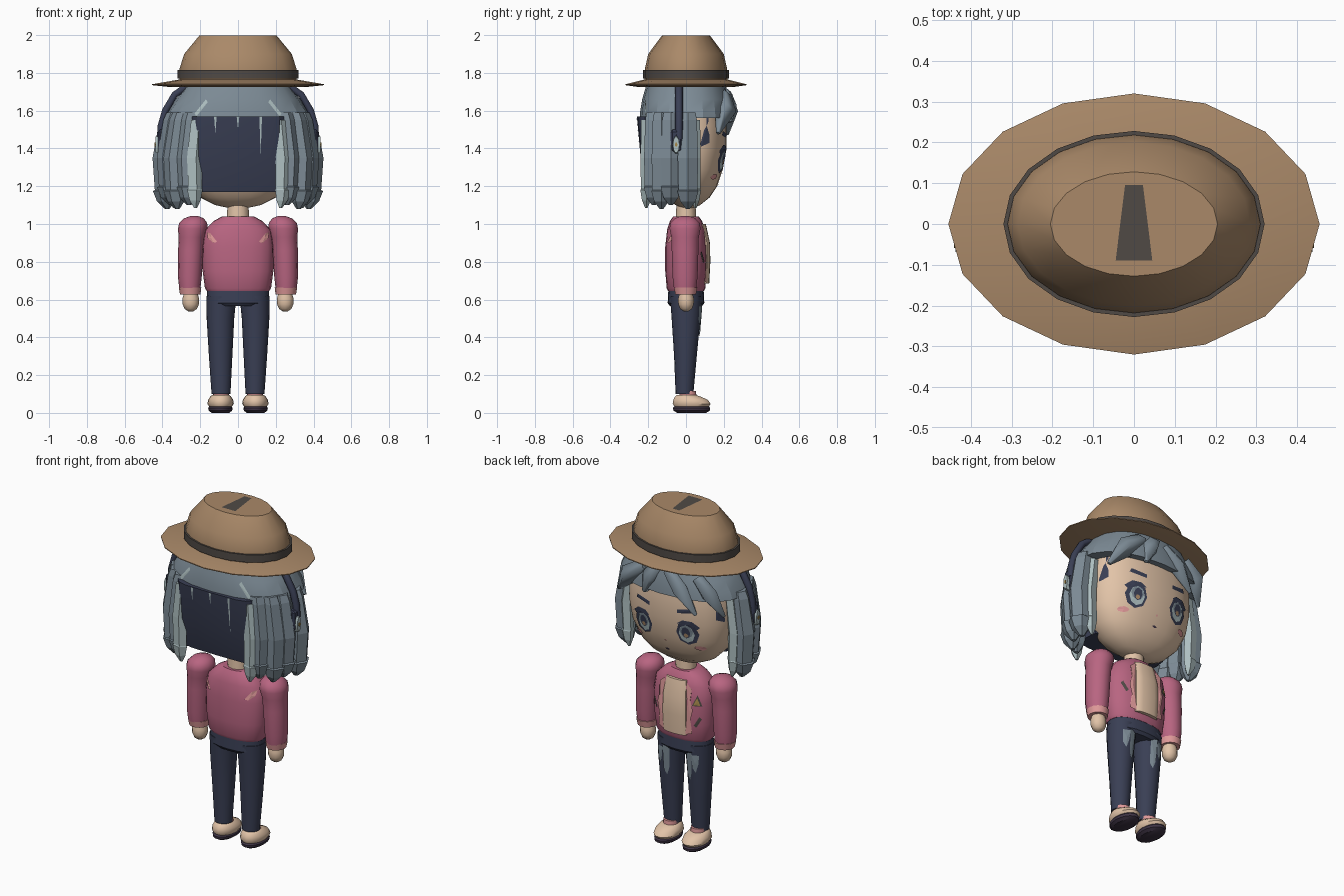
import bpy, bmesh
from math import sin, cos, pi, radians
from mathutils import Vector
from mathutils.bvhtree import BVHTree

cube = bpy.data.objects.get("Cube")
if cube:
    bpy.data.objects.remove(cube)


def material(name, r, g, b):
    m = bpy.data.materials.new(name)
    m.use_nodes = True
    m.diffuse_color = (r, g, b, 1)
    m.node_tree.nodes["Principled BSDF"].inputs["Base Color"].default_value = (r, g, b, 1)
    return m


SKIN = material("skin", .76, .55, .39)
PINK = material("jacket pink", .48, .13, .22)
PALE_PINK = material("pale pink", .74, .32, .32)
NAVY = material("navy", .042, .05, .09)
HAIR = material("grey blue", .205, .26, .305)
LIGHT = material("light grey green", .42, .52, .53)
TAN = material("hat tan", .4, .25, .14)
BAND = material("dark brown grey", .08, .068, .06)
GOLD = material("gold", .38, .25, .07)
SOLE = material("dark plum", .05, .035, .06)

trees = {}


def finish(name, bm, mat, angle=35):
    mesh = bpy.data.meshes.new(name)
    bm.to_mesh(mesh)
    bm.free()
    mesh.materials.append(mat)
    ob = bpy.data.objects.new(name, mesh)
    bpy.context.collection.objects.link(ob)
    if angle:
        bpy.ops.object.select_all(action='DESELECT')
        bpy.context.view_layer.objects.active = ob
        ob.select_set(True)
        bpy.ops.object.shade_smooth_by_angle(angle=radians(angle))
    return ob


def loft(name, rings, mat, n=20, power=1, angle=35):
    """Closed skin through elliptical rings (z, cx, cy, rx, ry)."""
    bm = bmesh.new()

    def bend(v):
        return abs(v) ** power * (1 if v > 0 else -1)
    loops = [[bm.verts.new((cx + rx * bend(cos(2 * pi * i / n)),
                            cy + ry * bend(sin(2 * pi * i / n)), z)) for i in range(n)]
             for z, cx, cy, rx, ry in rings]
    for a, b in zip(loops, loops[1:]):
        for i in range(n):
            j = (i + 1) % n
            bm.faces.new((a[i], a[j], b[j], b[i]))
    bm.faces.new(loops[0])
    bm.faces.new(loops[-1])
    bmesh.ops.recalc_face_normals(bm, faces=bm.faces)
    trees[name] = BVHTree.FromBMesh(bm)
    return finish(name, bm, mat, angle)


def decal(name, target, outline, mat, side=1, lift=.005):
    """Thin painted plate laid on the front (+y) or back of a part."""
    bm = bmesh.new()

    def place(x, z):
        hit = trees[target].ray_cast(Vector((x, 2 * side, z)), Vector((0, -side, 0)))[0]
        return bm.verts.new((x, (hit.y if hit else 0) + side * lift, z))
    k = len(outline)
    centre = place(sum(p[0] for p in outline) / k, sum(p[1] for p in outline) / k)
    rim = [place(*p) for p in outline]
    for i in range(k):
        f = bm.faces.new((centre, rim[i], rim[(i + 1) % k]))
        f.normal_update()
        if f.normal.y * side < 0:
            f.normal_flip()
    finish(name, bm, mat, 0)


def oval(x, z, rx, rz, n=12):
    return [(x + rx * cos(2 * pi * i / n), z + rz * sin(2 * pi * i / n)) for i in range(n)]


def tube(name, points, radii, mat, resolution=0):
    curve = bpy.data.curves.new(name, 'CURVE')
    curve.dimensions = '3D'
    curve.bevel_depth = 1
    curve.bevel_resolution = resolution
    curve.use_fill_caps = True
    spline = curve.splines.new('POLY')
    spline.points.add(len(points) - 1)
    for p, co, r in zip(spline.points, points, radii):
        p.co = (*co, 1)
        p.radius = r
    curve.materials.append(mat)
    ob = bpy.data.objects.new(name, curve)
    bpy.context.collection.objects.link(ob)
    bpy.ops.object.select_all(action='DESELECT')
    bpy.context.view_layer.objects.active = ob
    ob.select_set(True)
    bpy.ops.object.convert(target='MESH')


def box(name, centre, size, mat, bevel):
    bm = bmesh.new()
    bmesh.ops.create_cube(bm, size=1)
    for v in bm.verts:
        v.co = [c + s * q for c, s, q in zip(centre, size, v.co)]
    bmesh.ops.bevel(bm, geom=bm.edges[:], offset=bevel, segments=1, affect='EDGES')
    finish(name, bm, mat, 0)


# Hat
loft("hat_brim", [(1.725, 0, 0, .36, .25), (1.735, 0, 0, .455, .32), (1.74, 0, 0, .455, .32),
                  (1.765, 0, 0, .31, .22)], TAN, 16)
loft("hat_crown", [(1.75, 0, 0, .31, .22), (1.82, 0, 0, .31, .218), (1.9, 0, 0, .285, .2),
                   (1.997, 0, 0, .205, .128)], TAN)
loft("hat_band", [(1.77, 0, 0, .32, .228), (1.815, 0, 0, .32, .228)], BAND)
bm = bmesh.new()
bm.faces.new([bm.verts.new((x, y, 2)) for x, y in
              ((-.045, -.09), (.045, -.09), (.022, .095), (-.022, .095))])
finish("hat_top_mark", bm, BAND, 0)

# Head and neck
loft("head", [(1.085, 0, .01, .05, .03), (1.1, 0, .01, .12, .065), (1.14, 0, .01, .2, .115),
              (1.2, 0, .01, .26, .155), (1.29, 0, .01, .305, .185), (1.4, 0, .01, .32, .205),
              (1.52, 0, .01, .32, .205), (1.65, 0, .01, .3, .19)], SKIN, 24, .85, 60)
loft("neck", [(1.0, 0, 0, .06, .055), (1.12, 0, 0, .055, .05)], SKIN, 12)

# Face
for s, side in ((1, "left"), (-1, "right")):
    decal(side + "_eye_rim", "head", oval(s * .143, 1.34, .064, .073, 8), NAVY, lift=.004)
    decal(side + "_eye_iris", "head", oval(s * .14, 1.337, .045, .055, 8), LIGHT, lift=.006)
    decal(side + "_eye_shade", "head", oval(s * .14, 1.352, .038, .038, 8), HAIR, lift=.0075)
    decal(side + "_pupil", "head", oval(s * .138, 1.345, .025, .036, 8), NAVY, lift=.009)
    decal(side + "_eye_glint", "head", oval(s * .138, 1.328, .014, .014, 6), TAN, lift=.0098)
    decal(side + "_eyelash", "head", [(s * .09, 1.395), (s * .12, 1.418), (s * .175, 1.418),
                                      (s * .215, 1.385), (s * .2, 1.37), (s * .14, 1.395)], NAVY)
    decal(side + "_eyebrow", "head", [(s * .09, 1.455), (s * .19, 1.47), (s * .18, 1.492),
                                      (s * .09, 1.477)], NAVY)
    decal(side + "_blush", "head", oval(s * .2, 1.25, .03, .015, 8), PALE_PINK, lift=.007)
    decal(side + "_temple", "head", [(s * .285, 1.43), (s * .31, 1.41), (s * .312, 1.57),
                                     (s * .28, 1.57)], NAVY)
decal("mouth", "head", oval(0, 1.205, .014, .006, 8), SOLE)
decal("nose", "head", oval(0, 1.265, .006, .006, 6), PALE_PINK)

# Hair
loft("hair_cap", [(1.56, 0, 0, .385, .245), (1.6, 0, 0, .37, .242), (1.66, 0, 0, .33, .232),
                  (1.725, 0, 0, .28, .213)], HAIR, 20, .85, 20)
loft("hair_back", [(1.17, 0, -.1, .245, .09), (1.35, 0, -.115, .25, .125),
                   (1.57, 0, -.125, .25, .135)], NAVY, 16, .4, 20)
LOCK = ((1.59, .9, .045), (1.55, .925, .053), (1.35, 1, .06), (1.2, .98, .056),
        (1.195, .99, .062), (1.14, .98, .045), (1.1, .96, .012))
for s, side in ((1, "left"), (-1, "right")):
    for i, (x, y, w) in enumerate(((.27, -.17, 1), (.335, -.13, 1), (.37, -.08, 1),
                                   (.39, .01, 1.04))):
        drop = .02 * (i % 2)
        loft(f"{side}_hair_lock_{i + 1}",
             [(z - drop * (z < 1.3), s * x * k, y, r * w, r * w) for z, k, r in LOCK],
             HAIR, 6, angle=0)
    for name, x, y, w in (("back", .235, -.21, .72), ("front", .352, .05, .65)):
        loft(f"{side}_{name}_light_lock",
             [(z - .015 * (z < 1.3), s * x * k, y, r * w, r * w * .75) for z, k, r in LOCK[1:]],
             LIGHT, 5, angle=0)
    decal(side + "_back_strand", "hair_cap",
          [(s * .16, 1.645), (s * .17, 1.66), (s * .23, 1.585), (s * .22, 1.57)], LIGHT, -1)
    decal(side + "_sliver", "hair_back",
          [(s * .12 - .007, 1.568), (s * .12 + .007, 1.568), (s * .12, 1.42 - s * .06)], LIGHT, -1)
decal("middle_sliver", "hair_back", [(-.007, 1.568), (.007, 1.568), (0, 1.5)], LIGHT, -1)
for name, path in (("left_fringe", ((.12, .2, 1.68), (.23, .21, 1.6), (.32, .17, 1.48))),
                   ("centre_fringe", ((.03, .2, 1.7), (.075, .215, 1.63), (.11, .235, 1.54))),
                   ("middle_fringe", ((-.03, .205, 1.69), (-.12, .22, 1.6), (-.215, .215, 1.475))),
                   ("right_fringe", ((-.2, .18, 1.68), (-.28, .18, 1.6), (-.34, .13, 1.47)))):
    tube(name, path, (.04, .056, .012), HAIR)

# Headphones
for s, side in ((1, "left"), (-1, "right")):
    tube(side + "_headphone_band", [(s * x, -.037, z) for x, z in
         ((.27, 1.73), (.335, 1.685), (.385, 1.6), (.408, 1.52), (.412, 1.45))],
         [.02] * 5, NAVY, 1)
    box(side + "_ear_pad", (s * .402, -.05, 1.44), (.045, .065, .12), NAVY, .012)
    cup = loft(side + "_ear_cup", [(-.02, 0, 0, .02, .05), (.008, 0, 0, .017, .044)], LIGHT, 10)
    dot = loft(side + "_ear_cup_dot", [(.006, 0, 0, .007, .012), (.011, 0, 0, .007, .012)], GOLD, 6)
    for ob in (cup, dot):
        for v in ob.data.vertices:
            v.co.x, v.co.y = v.co.y, v.co.x
        ob.data.flip_normals()
        ob.rotation_euler = (0, s * pi / 2, 0)
        ob.location = (s * .43, -.052, 1.42)

# Jacket and shirt
loft("jacket_body", [(.645, 0, 0, .165, .095), (.66, 0, 0, .175, .102), (.75, 0, 0, .187, .11),
                     (.88, 0, 0, .19, .11), (.97, 0, 0, .175, .1), (1.015, 0, 0, .13, .085),
                     (1.04, 0, 0, .085, .068)], PINK, 20, .85)
loft("shirt_front", [(.685, 0, .09, .078, .033), (.8, 0, .095, .08, .034), (.9, 0, .095, .078, .032),
                     (1.0, 0, .075, .068, .03)], SKIN, 16, .75)
for s, side in ((1, "left"), (-1, "right")):
    decal(side + "_lapel", "jacket_body",
          [(s * .07, .69), (s * .11, .7), (s * .1, .77), (s * .115, .84), (s * .1, .9),
           (s * .105, .96), (s * .07, .99)], PALE_PINK, lift=.009)
    decal(side + "_back_mark", "jacket_body", [(s * .11, .905), (s * .145, .95), (s * .165, .957),
                                               (s * .16, .925), (s * .13, .9)], PALE_PINK, -1, .008)
    z = .797 + .027 * s
    decal(side + "_chest_stripe", "jacket_body", [(s * .118, z - .02), (s * .13, z - .032),
                                                  (s * .157, z + .02), (s * .145, z + .032)], BAND)
decal("badge_edge", "jacket_body", [(-.16, .865), (-.108, .865), (-.134, .928)], BAND)
decal("badge", "jacket_body", [(-.151, .871), (-.117, .871), (-.134, .914)], GOLD, lift=.008)

for s, side in ((1, "left"), (-1, "right")):
    # Arms
    loft(side + "_sleeve", [(z, s * x, -.005, r, r * 1.08) for z, x, r in
         ((.66, .255, .056), (.72, .255, .063), (.86, .25, .067), (.93, .245, .069),
          (.975, .24, .078), (1.005, .237, .074), (1.03, .233, .052), (1.043, .231, .018))],
         PINK, 14, angle=50)
    loft(side + "_cuff", [(.628, s * .253, -.002, .054, .056), (.665, s * .254, -.002, .06, .064)],
         PALE_PINK, 14)
    loft(side + "_hand", [(z, s * .25, 0, r, r * .95) for z, r in
         ((.537, .012), (.55, .032), (.575, .043), (.605, .044), (.64, .034))], SKIN, 12, angle=60)
    # Legs
    leg = side + "_leg"
    loft(leg, [(.1, s * .09, -.008, .05, .047), (.3, s * .092, -.003, .062, .06),
               (.5, s * .093, 0, .073, .076), (.62, s * .088, 0, .08, .085)], NAVY, 16)
    for i, (x, top, low) in enumerate(((.075, .575, .4), (.115, .565, .46))):
        decal(f"{leg}_patch_{i + 1}", leg, [(s * x - .02, top), (s * x + .02, top),
              (s * x + .018, low + .03), (s * x, low), (s * x - .015, low + .05)],
              HAIR, lift=.006)
    # Shoes
    loft(side + "_sock", [(.07, s * .09, .01, .044, .048), (.116, s * .09, .01, .042, .044)],
         PALE_PINK, 14)
    loft(side + "_sole", [(0, s * .093, .03, .046, .078), (.012, s * .093, .03, .062, .098),
                          (.026, s * .093, .03, .065, .1), (.036, s * .093, .03, .058, .092)],
         SOLE, 18)
    loft(side + "_shoe", [(.03, s * .092, .03, .058, .09), (.048, s * .092, .03, .07, .102),
                          (.07, s * .092, .024, .066, .092), (.088, s * .092, .008, .054, .066),
                          (.096, s * .092, 0, .042, .046)], SKIN, 18, angle=50)

# Trouser waist
loft("trouser_waist", [(.565, 0, 0, .13, .085), (.582, 0, 0, .166, .097), (.66, 0, 0, .163, .093)],
     NAVY, 20, .85)
